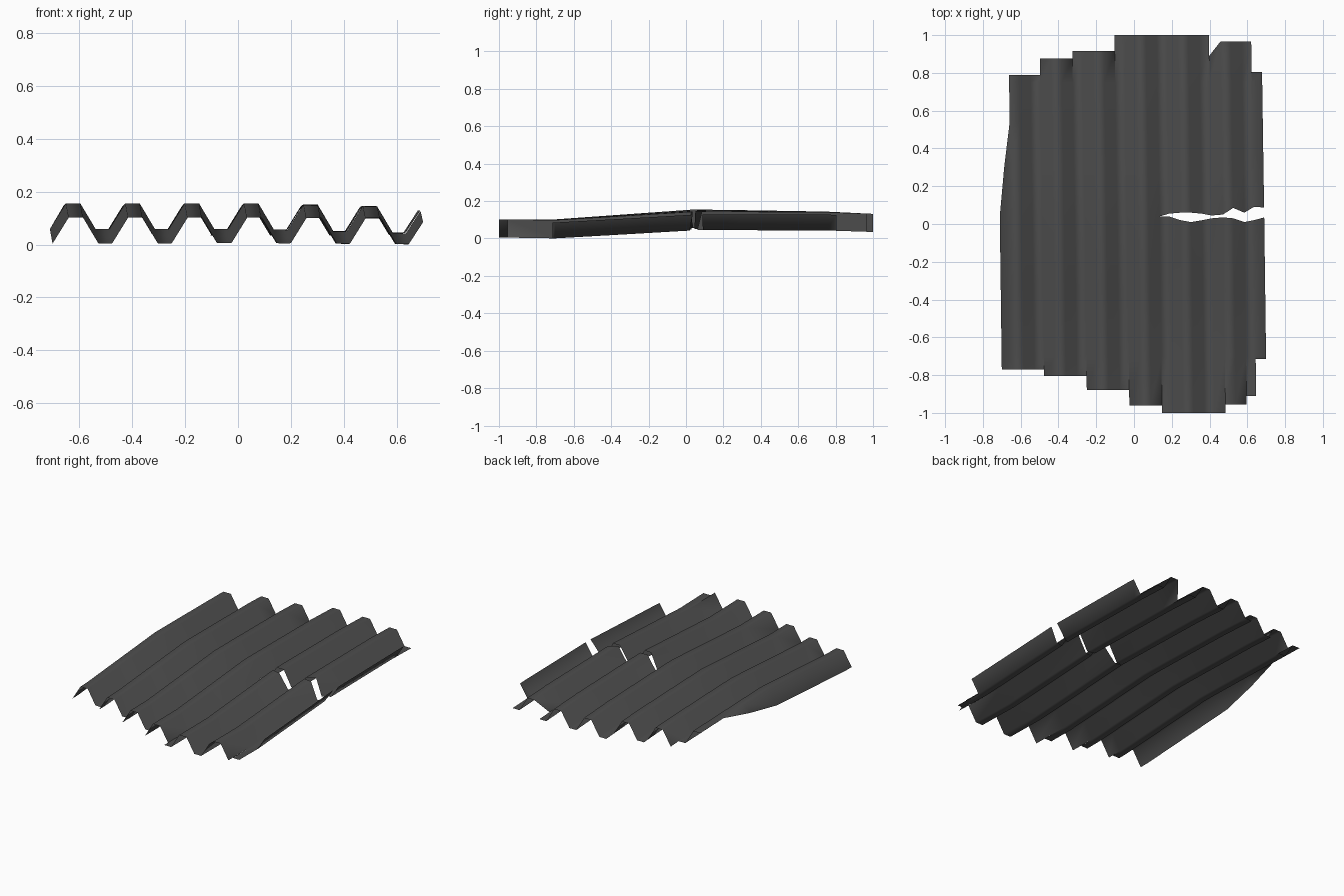
import bpy, bmesh

if "Cube" in bpy.data.objects:
    bpy.data.objects.remove(bpy.data.objects["Cube"])

# Material
iron = bpy.data.materials.new("dark grey iron")
iron.diffuse_color = (0.075, 0.075, 0.075, 1)
iron.use_nodes = True
iron.node_tree.nodes["Principled BSDF"].inputs["Base Color"].default_value = iron.diffuse_color

# Corrugation profile: repeated rise, crest, fall, valley
prof = []
for k in range(6):
    x = -0.697 + 0.2243 * k
    prof += [(x, 0), (x + 0.060, 0.097), (x + 0.115, 0.097), (x + 0.173, 0)]
prof += [(0.648, 0), (0.703, 0.085)]

# Stepped ends: (last column, y)
FRONT = [(3, -0.77), (7, -0.805), (11, -0.88), (14, -0.96), (20, -1.0),
         (22, -0.955), (23, -0.91), (24, -0.715)]
BACK = [(0, 0.54), (3, 0.79), (6, 0.875), (10, 0.915), (19, 1.0),
        (20, 0.965), (23, 0.965), (24, 0.805)]
# Tear edges at profile points 15 to 25
TEAR_F = [.04, .04, .02, .01, .02, .03, .035, .03, .01, .02, .035]
TEAR_B = [.04, .055, .06, .06, .055, .045, .05, .085, .06, .09, .088]
BEND = [(-1.0, 0.006), (-0.72, 0.004), (0.05, 0.059), (0.75, 0.047), (1.0, 0.035)]


def step(table, col):
    return next(y for last, y in table if col <= last)


def interp(table, y):
    for (a, va), (b, vb) in zip(table, table[1:]):
        if y <= b:
            return va + (vb - va) * (y - a) / (b - a)
    return table[-1][1]


def point(i, y):
    x, h = prof[i]
    if i == 0 and y > 0.1:          # left edge tapers away to the first crest
        t = min((y - 0.1) / 0.44, 1)
        x += (prof[1][0] - x) * t
        h = prof[1][1] * t
    sag = 0.016 * max(0, (x - 0.1) / 0.6) * max(0, 1 - abs(y))
    return (x - 0.013 * (y + 1) - 0.002 * max(y, 0), y, h + interp(BEND, y) - sag)


bm = bmesh.new()


def strip(i, left, right):
    rows = [(bm.verts.new(point(i, a)), bm.verts.new(point(i + 1, b)))
            for a, b in zip(left, right)]
    for (a, b), (c, d) in zip(rows, rows[1:]):
        bm.faces.new((a, b, d, c))


for i in range(len(prof) - 1):
    f, b = step(FRONT, i), step(BACK, i)
    tf = [TEAR_F[j - 15] if j >= 15 else 0.04 for j in (i, i + 1)]
    tb = [TEAR_B[j - 15] if j >= 15 else 0.04 for j in (i, i + 1)]
    bl = 0.89 if i == 20 else b      # notch at the back edge
    strip(i, [f, -0.7, -0.35, tf[0]], [f, -0.7, -0.35, tf[1]])
    back = [0.54] if i == 0 else [0.3, 0.54, 0.75]
    if i == 0:
        strip(i, [tb[0], 0.3, 0.54], [tb[1], 0.3, 0.54])
    else:
        strip(i, [tb[0]] + back + [bl], [tb[1]] + back + [b])

# Join the strips; the tear stays open because its edges differ
bmesh.ops.remove_doubles(bm, verts=bm.verts, dist=0.0005)
for f in bm.faces:
    f.smooth = True
low = min(v.co.z for v in bm.verts)
for v in bm.verts:
    v.co.z -= low
me = bpy.data.meshes.new("corrugated_sheet")
bm.to_mesh(me)
bm.free()
me.materials.append(iron)
sheet = bpy.data.objects.new("corrugated_sheet", me)
bpy.context.collection.objects.link(sheet)
